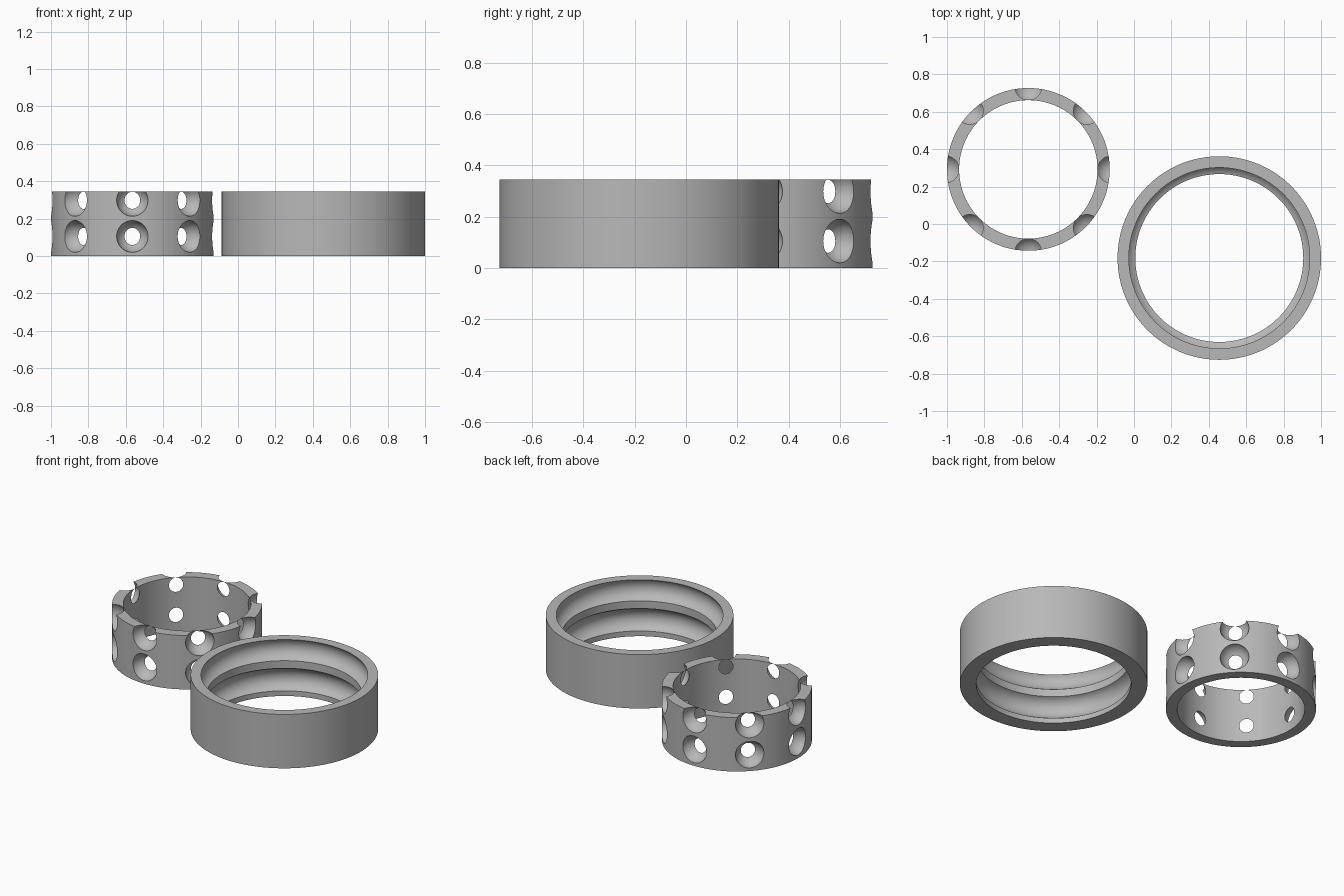
import bpy, bmesh, math
from mathutils import Matrix, Vector

if "Cube" in bpy.data.objects:
    bpy.data.objects.remove(bpy.data.objects["Cube"])

HEIGHT = 0.345
ROWS = (0.105, 0.298)          # heights of the two ball rows
steel = bpy.data.materials.new("steel_grey")
steel.diffuse_color = (0.48, 0.48, 0.48, 1)
steel.use_nodes = True
steel.node_tree.nodes["Principled BSDF"].inputs["Base Color"].default_value = steel.diffuse_color


def make_object(name, bm, location):
    bmesh.ops.recalc_face_normals(bm, faces=bm.faces)
    mesh = bpy.data.meshes.new(name)
    bm.to_mesh(mesh)
    bm.free()
    mesh.materials.append(steel)
    ob = bpy.data.objects.new(name, mesh)
    ob.location = location
    bpy.context.collection.objects.link(ob)
    return ob


def lathe(name, profile, location, steps=128):
    """Spin a closed (radius, z) profile around the z axis."""
    bm = bmesh.new()
    rings = []
    for i in range(steps):
        a = 2 * math.pi * i / steps
        rings.append([bm.verts.new((r * math.cos(a), r * math.sin(a), z)) for r, z in profile])
    n = len(profile)
    for i in range(steps):
        p, q = rings[i], rings[(i + 1) % steps]
        for j in range(n):
            k = (j + 1) % n
            bm.faces.new((p[j], q[j], q[k], p[k]))
    return make_object(name, bm, location)


def shade(ob):
    bpy.ops.object.select_all(action='DESELECT')
    ob.select_set(True)
    bpy.context.view_layer.objects.active = ob
    bpy.ops.object.shade_smooth_by_angle(angle=math.radians(30))


# Outer race: plain outside, two round ball grooves inside, upper one open at the top
BORE, GROOVE_C, GROOVE_R = 0.449, 0.423, 0.0765
half = math.acos((BORE - GROOVE_C) / GROOVE_R)
top_angle = math.asin((HEIGHT - ROWS[1]) / GROOVE_R)


def groove(z, start, end, n=16):
    angles = [start + (end - start) * i / n for i in range(n + 1)]
    return [(GROOVE_C + GROOVE_R * math.cos(a), z + GROOVE_R * math.sin(a)) for a in angles]


profile = [(0.544, HEIGHT), (0.544, 0), (BORE, 0)]
profile += groove(ROWS[0], -half, half)
profile += groove(ROWS[1], -half, top_angle)
race = lathe("outer_race", profile, (0.456, -0.182, 0))
shade(race)

# Ball cage: thin ring with two rows of eight spherical pockets
CAGE_POS = (-0.565, 0.292, 0)
cage = lathe("ball_cage", [(0.435, HEIGHT), (0.435, 0), (0.37, 0), (0.37, HEIGHT)], CAGE_POS)
bm = bmesh.new()
for z in ROWS:
    for i in range(8):
        a = math.pi / 4 * i
        spot = Vector((0.442 * math.cos(a), 0.442 * math.sin(a), z))
        place = Matrix.Translation(spot) @ Matrix.Rotation(a, 4, 'Z') @ Matrix.Rotation(math.pi / 2, 4, 'Y')
        bmesh.ops.create_uvsphere(bm, u_segments=40, v_segments=24, radius=0.0855, matrix=place)
pockets = make_object("pocket_cutter", bm, CAGE_POS)
pockets.hide_render = True

cut = cage.modifiers.new("pockets", 'BOOLEAN')
cut.operation = 'DIFFERENCE'
cut.solver = 'EXACT'
cut.object = pockets
bpy.context.view_layer.objects.active = cage
bpy.ops.object.modifier_apply(modifier=cut.name)
bpy.data.objects.remove(pockets)
shade(cage)
